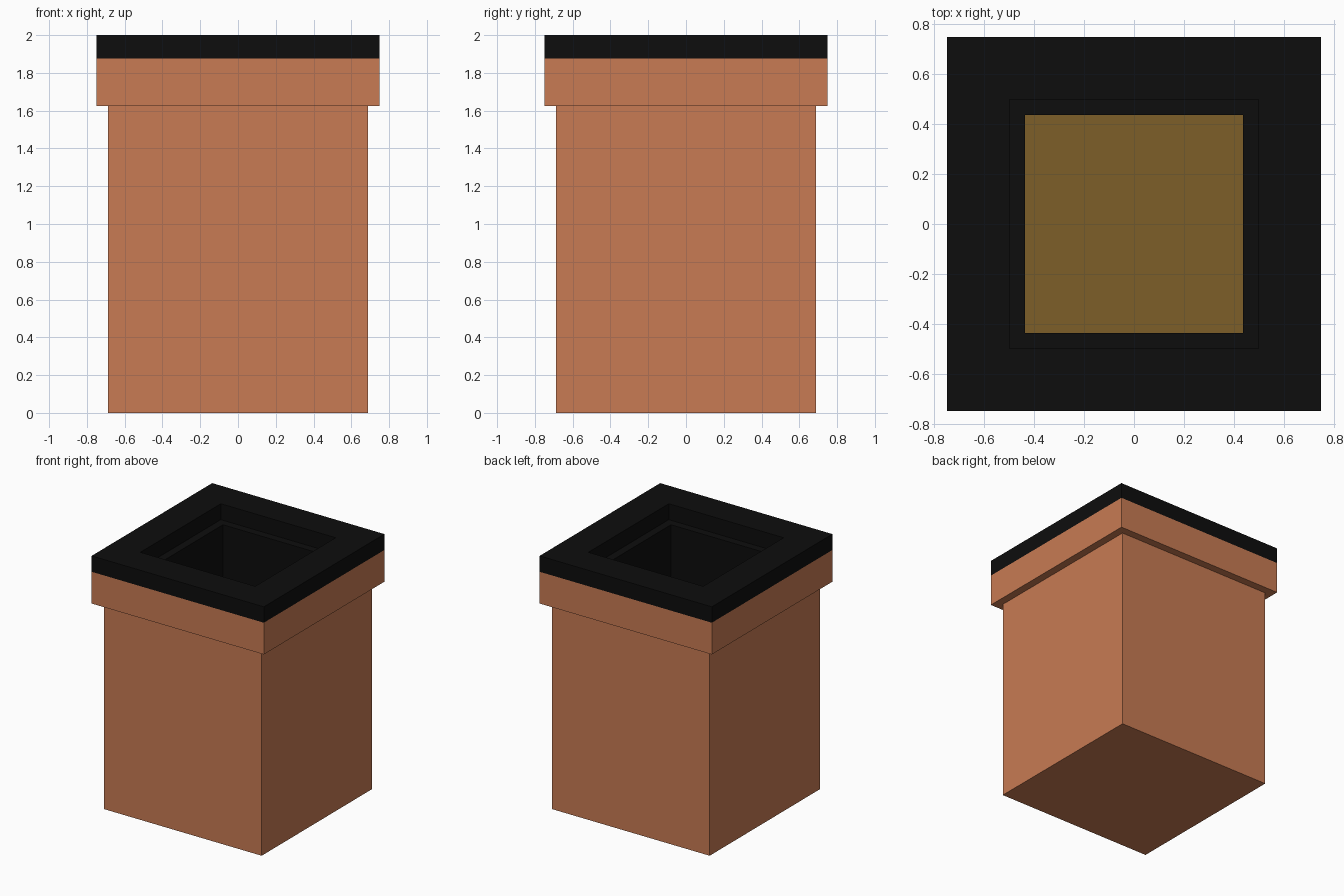
import bpy, bmesh

if "Cube" in bpy.data.objects:
    bpy.data.objects.remove(bpy.data.objects["Cube"])


def material(name, color):
    m = bpy.data.materials.new(name)
    m.diffuse_color = (*color, 1)
    m.use_nodes = True
    m.node_tree.nodes["Principled BSDF"].inputs["Base Color"].default_value = m.diffuse_color
    return m


clay = material("clay", (0.578, 0.198, 0.087))
black = material("black", (0.004, 0.004, 0.004))
gold = material("gold", (0.205, 0.112, 0.021))


def square_shell(name, profile, mat, close_start=False):
    """Sweep a (half width, height) profile around a square."""
    bm = bmesh.new()
    rings = [[bm.verts.new((sx * r, sy * r, z))
              for sx, sy in ((-1, -1), (1, -1), (1, 1), (-1, 1))]
             for r, z in profile]
    for a, b in zip(rings, rings[1:]):
        for i in range(4):
            j = (i + 1) % 4
            bm.faces.new((a[i], a[j], b[j], b[i]))
    if close_start:
        bm.faces.new(rings[0][::-1])
    mesh = bpy.data.meshes.new(name)
    bm.to_mesh(mesh)
    bm.free()
    mesh.materials.append(mat)
    ob = bpy.data.objects.new(name, mesh)
    bpy.context.collection.objects.link(ob)
    return ob


HOLE, FLOOR = 0.4375, 0.125

# Main body with closed underside
square_shell("body", [(0.6875, 0), (0.6875, 1.625)], clay, close_start=True)

# Overhanging collar
square_shell("collar", [(0.6875, 1.625), (0.75, 1.625), (0.75, 1.875)], clay)

# Black rim, stepping down to a ledge inside the opening
square_shell("rim", [(0.75, 1.875), (0.75, 2), (0.5, 2), (0.5, 1.875), (HOLE, 1.875)], black)

# Dark inner walls of the shaft
square_shell("shaft_lining", [(HOLE, 1.875), (HOLE, FLOOR)], black)

# Floor at the bottom of the shaft
bm = bmesh.new()
bm.faces.new([bm.verts.new((x * HOLE, y * HOLE, FLOOR))
              for x, y in ((-1, -1), (1, -1), (1, 1), (-1, 1))])
floor_mesh = bpy.data.meshes.new("shaft_floor")
bm.to_mesh(floor_mesh)
bm.free()
floor_mesh.materials.append(gold)
bpy.context.collection.objects.link(bpy.data.objects.new("shaft_floor", floor_mesh))
